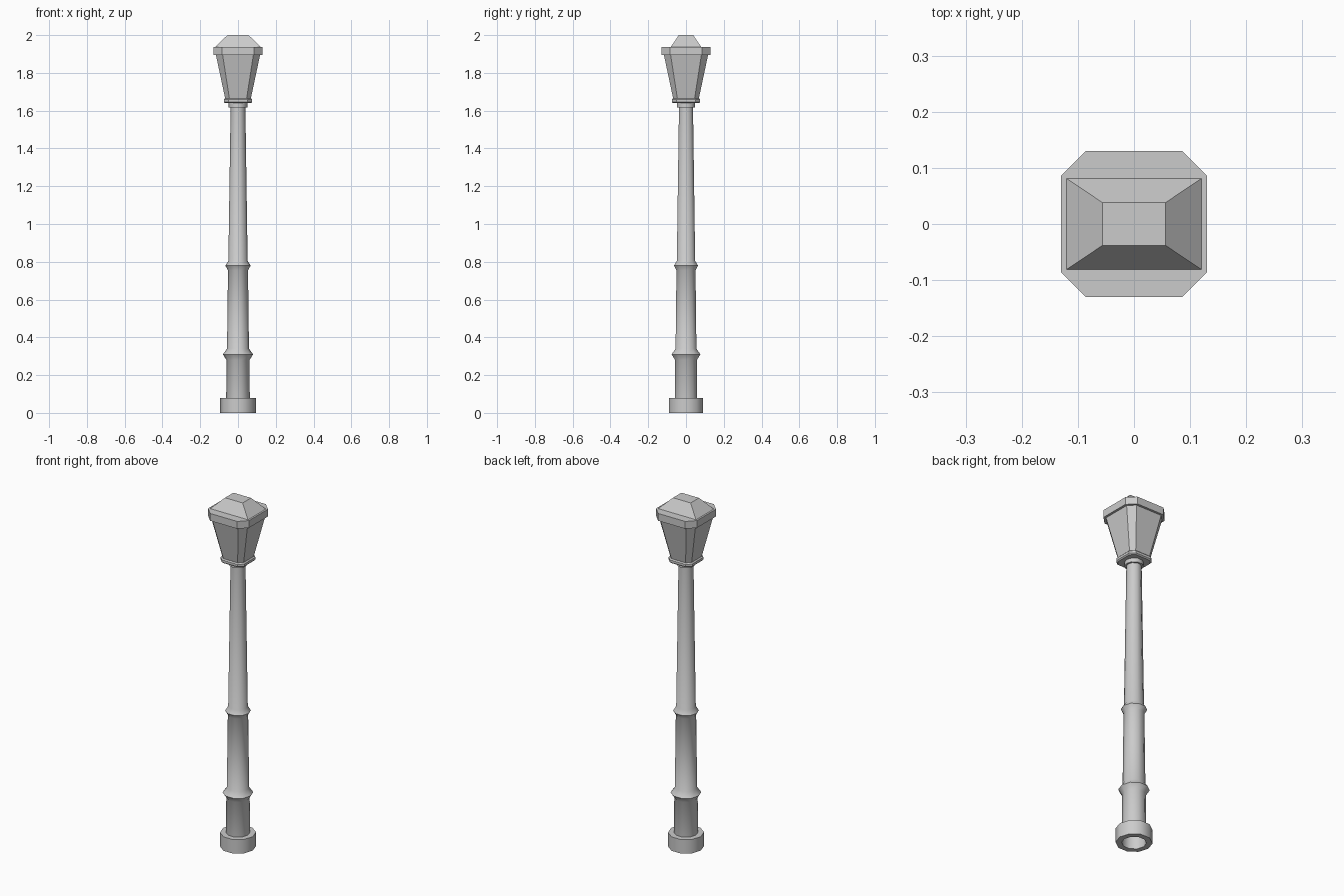
import bpy, bmesh, math

if "Cube" in bpy.data.objects:
    bpy.data.objects.remove(bpy.data.objects["Cube"])


def loft(name, rings, cap_bottom=True, cap_top=True, closed=False, smooth=False):
    """Skin a stack of equal-length point rings into one mesh object."""
    bm = bmesh.new()
    loops = [[bm.verts.new(p) for p in ring] for ring in rings]
    pairs = list(zip(loops, loops[1:]))
    if closed:
        pairs.append((loops[-1], loops[0]))
    for a, b in pairs:
        n = len(a)
        for i in range(n):
            j = (i + 1) % n
            bm.faces.new((a[i], a[j], b[j], b[i]))
    if cap_bottom and not closed:
        bm.faces.new(loops[0][::-1])
    if cap_top and not closed:
        bm.faces.new(loops[-1])
    bmesh.ops.recalc_face_normals(bm, faces=bm.faces)
    mesh = bpy.data.meshes.new(name)
    bm.to_mesh(mesh)
    bm.free()
    ob = bpy.data.objects.new(name, mesh)
    bpy.context.collection.objects.link(ob)
    if smooth:
        bpy.ops.object.select_all(action='DESELECT')
        ob.select_set(True)
        bpy.context.view_layer.objects.active = ob
        bpy.ops.object.shade_smooth_by_angle(angle=math.radians(40))
    return ob


def circle(r, z, n=10):
    return [(r * math.cos(2 * math.pi * i / n), r * math.sin(2 * math.pi * i / n), z)
            for i in range(n)]


def octagon(half, flat, z):
    """Square of the given half width with cut corners."""
    h, f = half, flat
    return [(x, y, z) for x, y in ((h, -f), (h, f), (f, h), (-f, h),
                                   (-h, f), (-h, -f), (-f, -h), (f, -h))]


def rectangle(x, y, z):
    return [(x, -y, z), (x, y, z), (-x, y, z), (-x, -y, z)]


# Foot: ring with an open centre
loft("foot", [circle(r, z) for r, z in ((0.063, 0), (0.094, 0), (0.094, 0.08), (0.063, 0.08))],
     closed=True, smooth=True)

# Tapered post with two raised bands, open at the bottom
post = [(0.063, 0.0), (0.061, 0.28), (0.08, 0.31), (0.058, 0.34),
        (0.053, 0.755), (0.067, 0.78), (0.051, 0.805), (0.039, 1.62)]
loft("post", [circle(r, z) for r, z in post], cap_bottom=False, smooth=True)

# Round collar under the lantern
loft("collar", [circle(0.049, 1.618), circle(0.049, 1.645)], smooth=True)

# Lantern seat with a bevelled edge
seat = [(0.069, 0.046, 1.64), (0.075, 0.05, 1.646), (0.075, 0.05, 1.659), (0.069, 0.046, 1.665)]
loft("lantern_seat", [octagon(*s) for s in seat])

# Flared lantern body
loft("lantern_body", [octagon(0.067, 0.045, 1.66), octagon(0.118, 0.082, 1.90)])

# Rim and hipped roof
loft("lantern_rim", [octagon(0.13, 0.086, 1.895), octagon(0.13, 0.086, 1.937)])
loft("lantern_roof", [rectangle(0.12, 0.081, 1.937), rectangle(0.056, 0.038, 2.0)])
